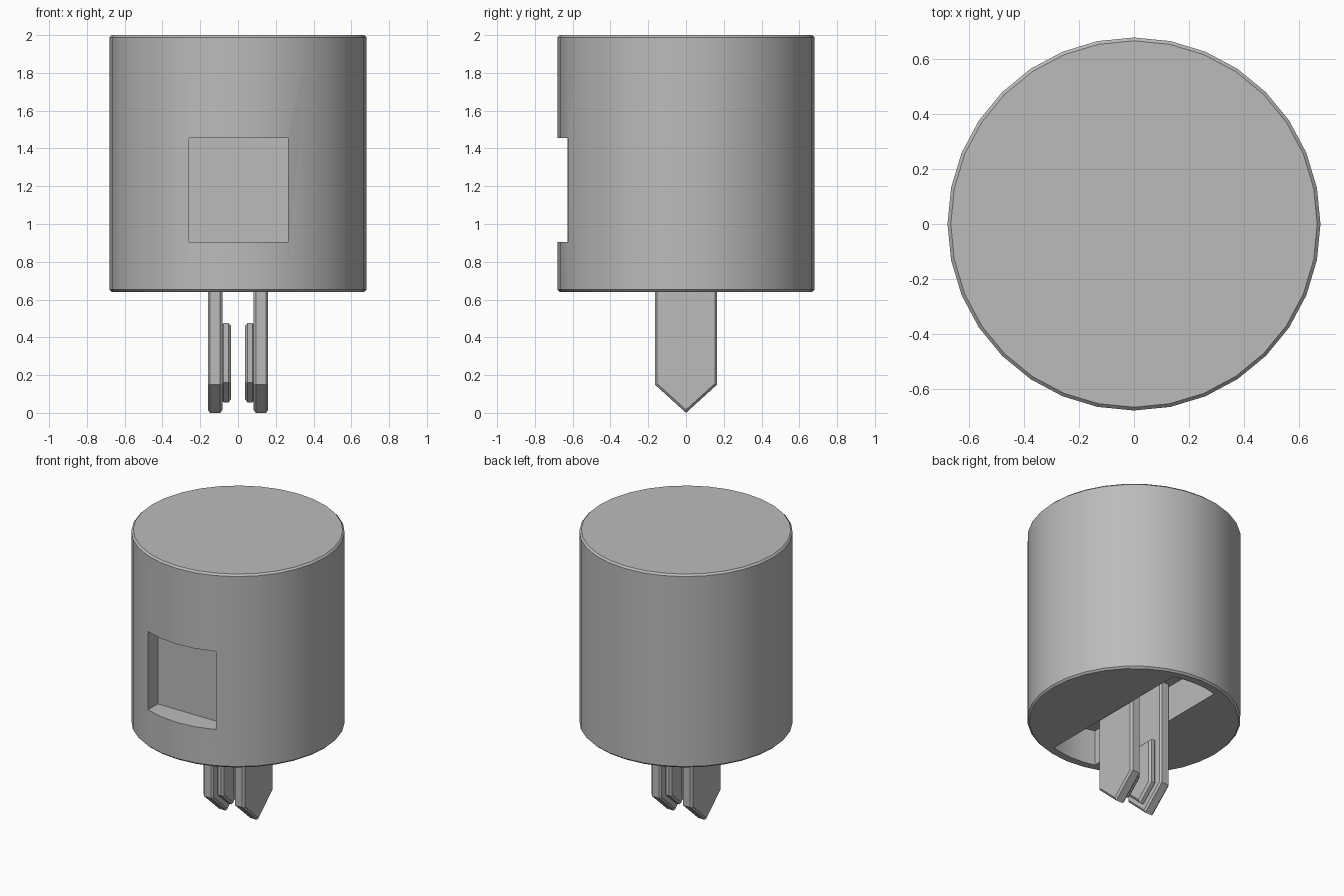
import bpy, bmesh, math
from mathutils import Vector

cube = bpy.data.objects.get("Cube")
if cube:
    bpy.data.objects.remove(cube, do_unlink=True)

grey = bpy.data.materials.new("plain grey")
grey.use_nodes = True
colour = (0.5, 0.5, 0.5, 1)
grey.diffuse_color = colour
grey.node_tree.nodes["Principled BSDF"].inputs["Base Color"].default_value = colour


def prism(name, points, depth, bevel=0.0):
    """Extrude a closed outline of 3D points along depth, with chamfered rims."""
    bm = bmesh.new()
    face = bm.faces.new([bm.verts.new(p) for p in points])
    grown = bmesh.ops.extrude_face_region(bm, geom=[face])
    moved = [g for g in grown["geom"] if isinstance(g, bmesh.types.BMVert)]
    bmesh.ops.translate(bm, verts=moved, vec=Vector(depth))
    bmesh.ops.recalc_face_normals(bm, faces=bm.faces[:])
    if bevel:
        axis = Vector(depth).normalized()
        rims = [e for e in bm.edges
                if abs((e.verts[1].co - e.verts[0].co).dot(axis)) < 1e-4]
        bmesh.ops.bevel(bm, geom=rims, offset=bevel, segments=1,
                        affect='EDGES', clamp_overlap=True)
    mesh = bpy.data.meshes.new(name)
    bm.to_mesh(mesh)
    bm.free()
    mesh.materials.append(grey)
    ob = bpy.data.objects.new(name, mesh)
    bpy.context.collection.objects.link(ob)
    return ob


def cut(target, cutter):
    """Subtract the cutter, apply the result and drop the cutter."""
    mod = target.modifiers.new("cut", 'BOOLEAN')
    mod.operation, mod.object, mod.solver = 'DIFFERENCE', cutter, 'EXACT'
    bpy.context.view_layer.objects.active = target
    bpy.ops.object.modifier_apply(modifier=mod.name)
    bpy.data.objects.remove(cutter, do_unlink=True)


# Body: a 32-sided drum with slim chamfered rims
R, BASE, TOP, SIDES = 0.68, 0.64, 2.0, 32
ring = [(R * math.cos(a), R * math.sin(a), BASE)
        for a in (2 * math.pi * i / SIDES for i in range(SIDES))]
body = prism("body", ring, (0, 0, TOP - BASE), 0.012)

# Square recess in the front
x0, x1, z0, z1 = -0.26, 0.265, 0.905, 1.455
window = prism("window_cutter",
               [(x0, -0.8, z0), (x1, -0.8, z0), (x1, -0.8, z1), (x0, -0.8, z1)],
               (0, 0.28, 0))
cut(body, window)

# Slot in the underside, rounded at both ends to follow the drum
half, inner, steps = 0.17, 0.615, 4
spread = math.asin(half / inner)
outline = []
for middle in (math.pi / 2, -math.pi / 2):
    for i in range(steps + 1):
        a = middle - spread + 2 * spread * i / steps
        outline.append((inner * math.cos(a), inner * math.sin(a), 0.5))
cut(body, prism("slot_cutter", outline, (0, 0, 0.39)))


def blade_outline(x, width, tip, shoulder, top):
    return [(x, 0, tip), (x, width, shoulder), (x, width, top),
            (x, -width, top), (x, -width, shoulder)]


# Two pointed blades with a raised stepped pad on each facing side
parts = [body]
for side, label in ((1, "left"), (-1, "right")):
    parts += [
        prism(label + "_blade",
              blade_outline(side * 0.16, 0.165, 0.0, 0.15, 0.9),
              (-side * 0.078, 0, 0), 0.012),
        prism(label + "_pad",
              blade_outline(side * 0.09, 0.115, 0.055, 0.16, 0.475),
              (-side * 0.053, 0, 0), 0.014),
    ]

# Smooth shading with crisp edges
bpy.ops.object.select_all(action='DESELECT')
for ob in parts:
    ob.select_set(True)
bpy.context.view_layer.objects.active = body
bpy.ops.object.shade_smooth_by_angle(angle=math.radians(30))
